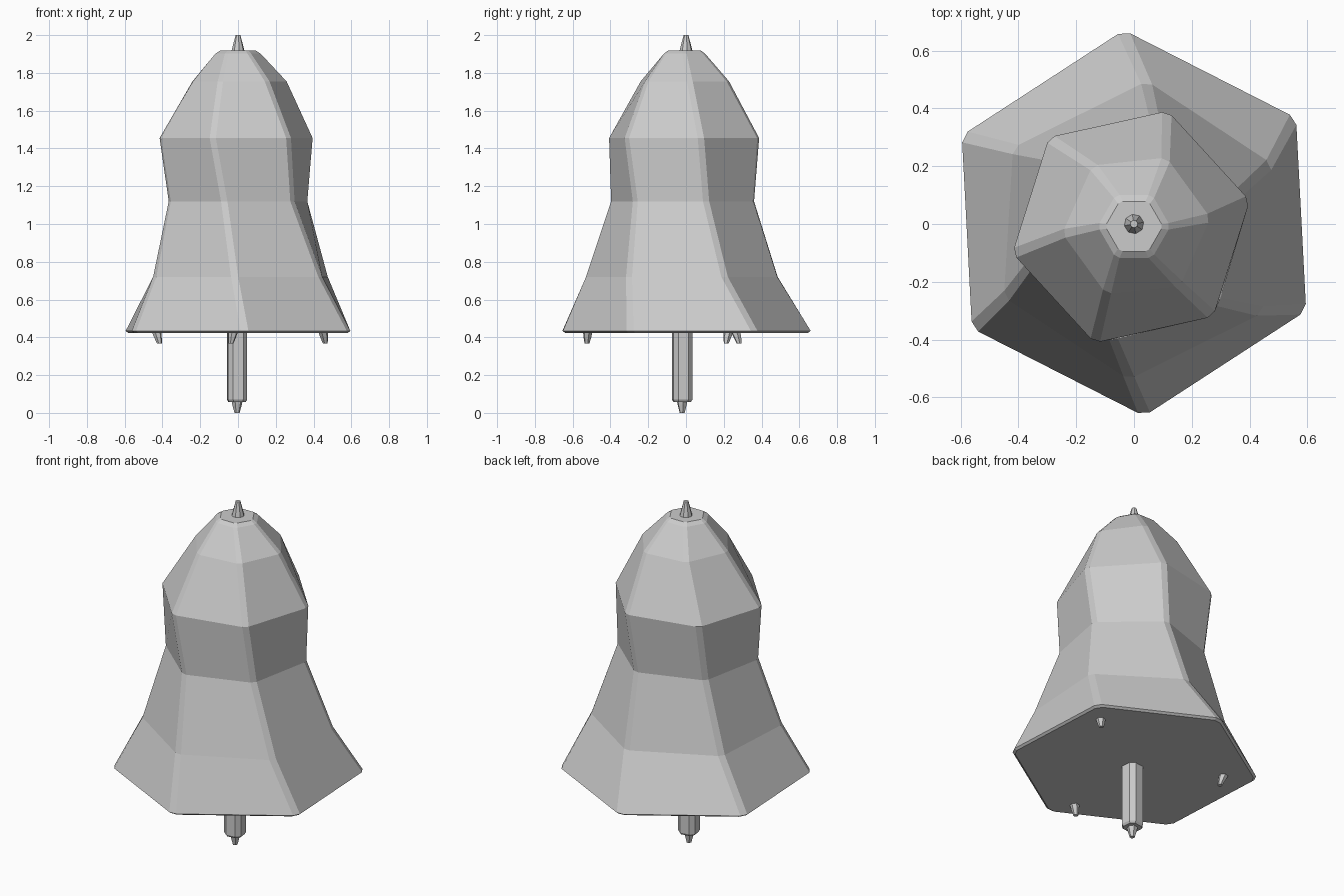
import bpy, bmesh, math
from mathutils import Vector

if "Cube" in bpy.data.objects:
    bpy.data.objects.remove(bpy.data.objects["Cube"])

grey = bpy.data.materials.new("plain grey")
grey.diffuse_color = (0.6, 0.6, 0.6, 1)
grey.use_nodes = True
grey.node_tree.nodes["Principled BSDF"].inputs["Base Color"].default_value = grey.diffuse_color


def polygon(sides, r, turn, cx, cy, z, cut=0.0):
    """Regular polygon ring; each corner is chamfered when cut is given."""
    pts = [Vector((cx + r * math.cos(math.radians(turn + 360 * k / sides)),
                   cy + r * math.sin(math.radians(turn + 360 * k / sides)), z))
           for k in range(sides)]
    if not cut:
        return pts
    out = []
    for k, p in enumerate(pts):
        before, after = pts[k - 1] - p, pts[(k + 1) % sides] - p
        out += [p + before.normalized() * cut, p + after.normalized() * cut]
    return out


def loft(name, rings):
    """Closed, flat-shaded solid through rings listed from bottom to top."""
    bm = bmesh.new()
    loops = [[bm.verts.new(p) for p in ring] for ring in rings]
    n = len(loops[0])
    for a, b in zip(loops, loops[1:]):
        for k in range(n):
            j = (k + 1) % n
            bm.faces.new((a[k], a[j], b[j], b[k]))
    bm.faces.new(loops[0][::-1])
    bm.faces.new(loops[-1])
    me = bpy.data.meshes.new(name)
    bm.to_mesh(me)
    bm.free()
    me.materials.append(grey)
    ob = bpy.data.objects.new(name, me)
    bpy.context.collection.objects.link(ob)
    return ob


# Bell body: twisted hexagonal tiers (radius, turn, centre x, centre y, z, chamfer)
tiers = [
    (0.655, 33.0, 0.0, 0.003, 0.424, 0.024),
    (0.669, 33.0, 0.0, 0.003, 0.434, 0.024),
    (0.518, 26.5, 0.013, -0.022, 0.72, 0.022),
    (0.392, 19.0, 0.0, -0.018, 1.12, 0.020),
    (0.421, 12.5, -0.010, -0.010, 1.455, 0.020),
    (0.258, 6.0, 0.008, -0.006, 1.755, 0.018),
    (0.126, 0.0, 0.0, -0.008, 1.902, 0.013),
    (0.100, 0.0, 0.0, -0.008, 1.918, 0.010),
]
loft("bell_body", [polygon(6, *t) for t in tiers])

# Top spike
loft("top_spike", [polygon(8, 0.036, 10, 0, 0, 1.91),
                   polygon(8, 0.030, 10, 0, 0, 1.935),
                   polygon(8, 0.013, 10, 0, 0, 2.0)])

# Clapper rod with a chamfered square section and a small tip
cx, cy = -0.005, -0.02
loft("clapper_rod", [polygon(4, 0.062, 52, cx, cy, 0.058, 0.020),
                     polygon(4, 0.072, 52, cx, cy, 0.070, 0.024),
                     polygon(4, 0.072, 52, cx, cy, 0.43, 0.024)])
loft("clapper_tip", [polygon(6, 0.014, 10, cx, cy, 0.0),
                     polygon(6, 0.026, 10, cx, cy, 0.045),
                     polygon(6, 0.030, 10, cx, cy, 0.065)])

# Three small tapered pegs under the rim, each leaning a little
pegs = [((-0.432, 0.225), (0.016, -0.012)),
        ((0.450, 0.262), (0.012, 0.020)),
        ((-0.025, -0.520), (-0.012, -0.004))]
for i, ((x, y), (dx, dy)) in enumerate(pegs):
    loft(f"rim_peg_{i + 1}", [polygon(6, 0.013, 15, x + dx, y + dy, 0.367),
                              polygon(6, 0.021, 15, x + dx * 0.5, y + dy * 0.5, 0.40),
                              polygon(6, 0.026, 15, x, y, 0.43)])
